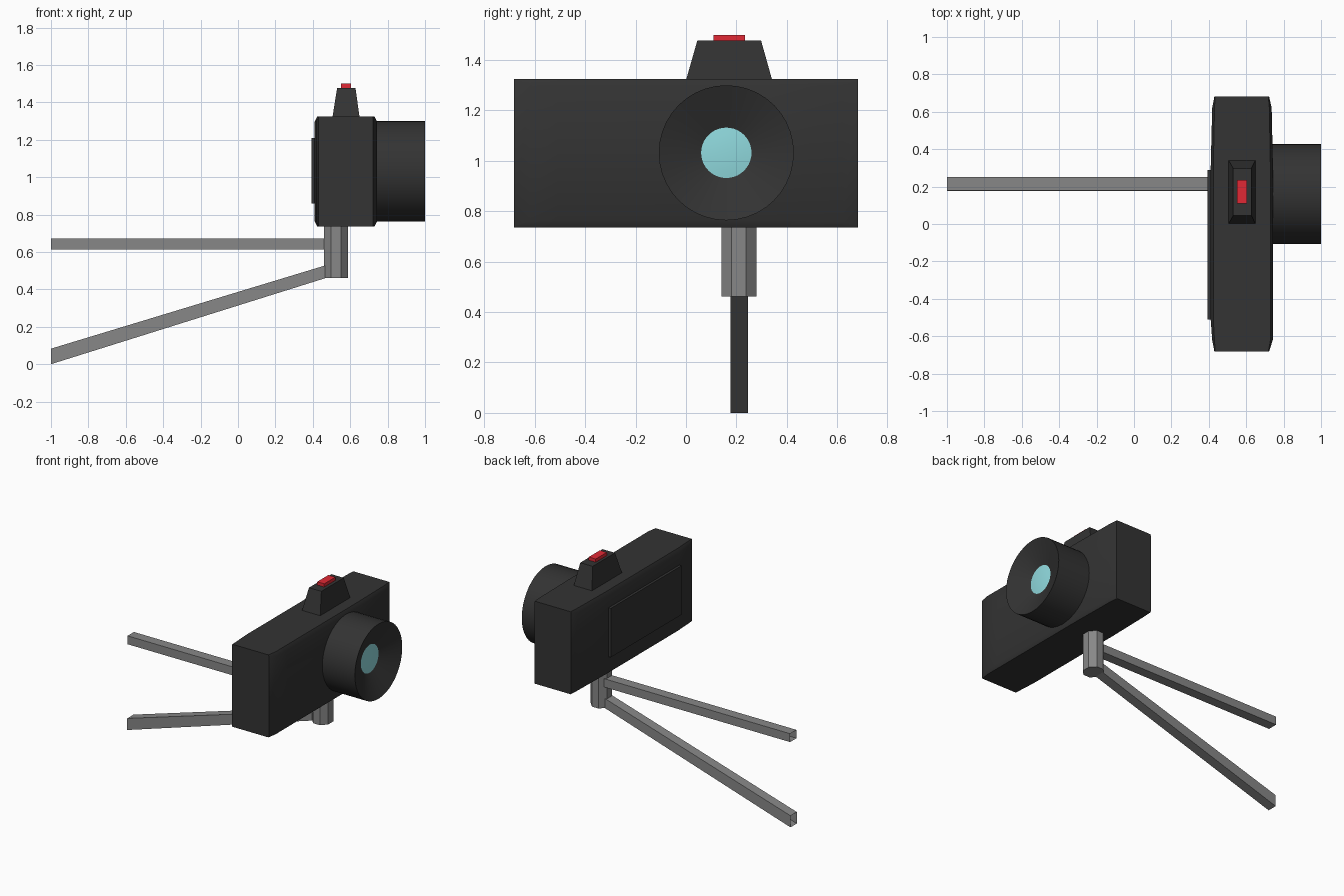
import bpy, bmesh, math

if "Cube" in bpy.data.objects:
    bpy.data.objects.remove(bpy.data.objects["Cube"])


def material(name, rgb):
    m = bpy.data.materials.new(name)
    m.diffuse_color = (*rgb, 1)
    m.use_nodes = True
    m.node_tree.nodes["Principled BSDF"].inputs["Base Color"].default_value = m.diffuse_color
    return m


BLACK = material("matte black", (0.033, 0.033, 0.033))
GREY = material("mid grey", (0.245, 0.245, 0.245))
RED = material("red", (0.75, 0.022, 0.035))
CYAN = material("pale cyan", (0.28, 0.70, 0.73))


def loft(name, loops, mat, cap_start=True, cap_end=True, smooth=None):
    """Skin a list of equal-length point loops into one part."""
    bm = bmesh.new()
    rings = [[bm.verts.new(p) for p in loop] for loop in loops]
    n = len(rings[0])
    for a, b in zip(rings, rings[1:]):
        for i in range(n):
            j = (i + 1) % n
            bm.faces.new((a[i], a[j], b[j], b[i]))
    if cap_start:
        bm.faces.new(rings[0][::-1])
    if cap_end:
        bm.faces.new(rings[-1])
    bmesh.ops.recalc_face_normals(bm, faces=bm.faces)
    me = bpy.data.meshes.new(name)
    bm.to_mesh(me)
    bm.free()
    me.materials.append(mat)
    ob = bpy.data.objects.new(name, me)
    bpy.context.collection.objects.link(ob)
    if smooth:
        bpy.ops.object.select_all(action='DESELECT')
        ob.select_set(True)
        bpy.context.view_layer.objects.active = ob
        bpy.ops.object.shade_smooth_by_angle(angle=math.radians(smooth))
    return ob


def rect_z(x0, x1, y0, y1, z):
    return [(x0, y0, z), (x1, y0, z), (x1, y1, z), (x0, y1, z)]


def rect_x(x, y0, y1, z0, z1):
    return [(x, y0, z0), (x, y1, z0), (x, y1, z1), (x, y0, z1)]


def circle_x(x, r, n=40, cy=0.16, cz=1.032):
    return [(x, cy + r * math.cos(2 * math.pi * i / n),
             cz + r * math.sin(2 * math.pi * i / n)) for i in range(n)]


def body_section(y, x0, x1, lip):
    # rectangle with slightly softened long edges
    z0, z1 = 0.735, 1.325
    return [(x0, y, z0 + lip), (x0 + lip * 0.5, y, z0), (x1 - lip * 0.5, y, z0),
            (x1, y, z0 + lip), (x1, y, z1 - lip), (x1 - lip * 0.5, y, z1),
            (x0 + lip * 0.5, y, z1), (x0, y, z1 - lip)]


# camera body, tapering slightly towards both ends
loft("camera_body", [body_section(-0.683, 0.430, 0.722, 0.008),
                     body_section(-0.62, 0.418, 0.742, 0.025),
                     body_section(-0.51, 0.410, 0.743, 0.028),
                     body_section(0.30, 0.410, 0.743, 0.028),
                     body_section(0.62, 0.418, 0.736, 0.025),
                     body_section(0.683, 0.430, 0.722, 0.008)], BLACK, smooth=30)

# raised panel on the back
loft("back_panel", [rect_x(0.42, -0.51, 0.29, 0.86, 1.21),
                    rect_x(0.392, -0.51, 0.29, 0.86, 1.21)], BLACK)

# lens barrel with dished front
loft("lens_barrel", [circle_x(0.70, 0.268), circle_x(1.0, 0.268),
                     circle_x(0.93, 0.10)], BLACK, cap_end=False, smooth=40)
loft("lens_glass", [circle_x(0.929, 0.102), circle_x(0.933, 0.07),
                    circle_x(0.936, 0.03)], CYAN, smooth=40)

# viewfinder hump and shutter button
loft("viewfinder_hump", [rect_z(0.505, 0.65, 0.0, 0.342, 1.32),
                         rect_z(0.53, 0.628, 0.045, 0.298, 1.477)], BLACK)
loft("shutter_button", [rect_z(0.55, 0.605, 0.11, 0.235, 1.47),
                        rect_z(0.55, 0.605, 0.11, 0.235, 1.50)], RED)


# octagonal mounting post
def octagon(z):
    k = 1 / math.cos(math.pi / 8)
    return [(0.523 + 0.064 * k * math.cos((i + 0.5) * math.pi / 4),
             0.21 + 0.069 * k * math.sin((i + 0.5) * math.pi / 4), z) for i in range(8)]


loft("mount_post", [octagon(0.462), octagon(0.75)], GREY)

# two square arms, open at the far end
loft("upper_arm", [rect_x(-1.0, 0.18, 0.252, 0.612, 0.672),
                   rect_x(0.48, 0.18, 0.252, 0.612, 0.672)], GREY, cap_start=False)
loft("lower_arm", [rect_x(-1.0, 0.176, 0.247, 0.0, 0.083),
                   rect_x(0.48, 0.176, 0.247, 0.464, 0.532)], GREY, cap_start=False)
